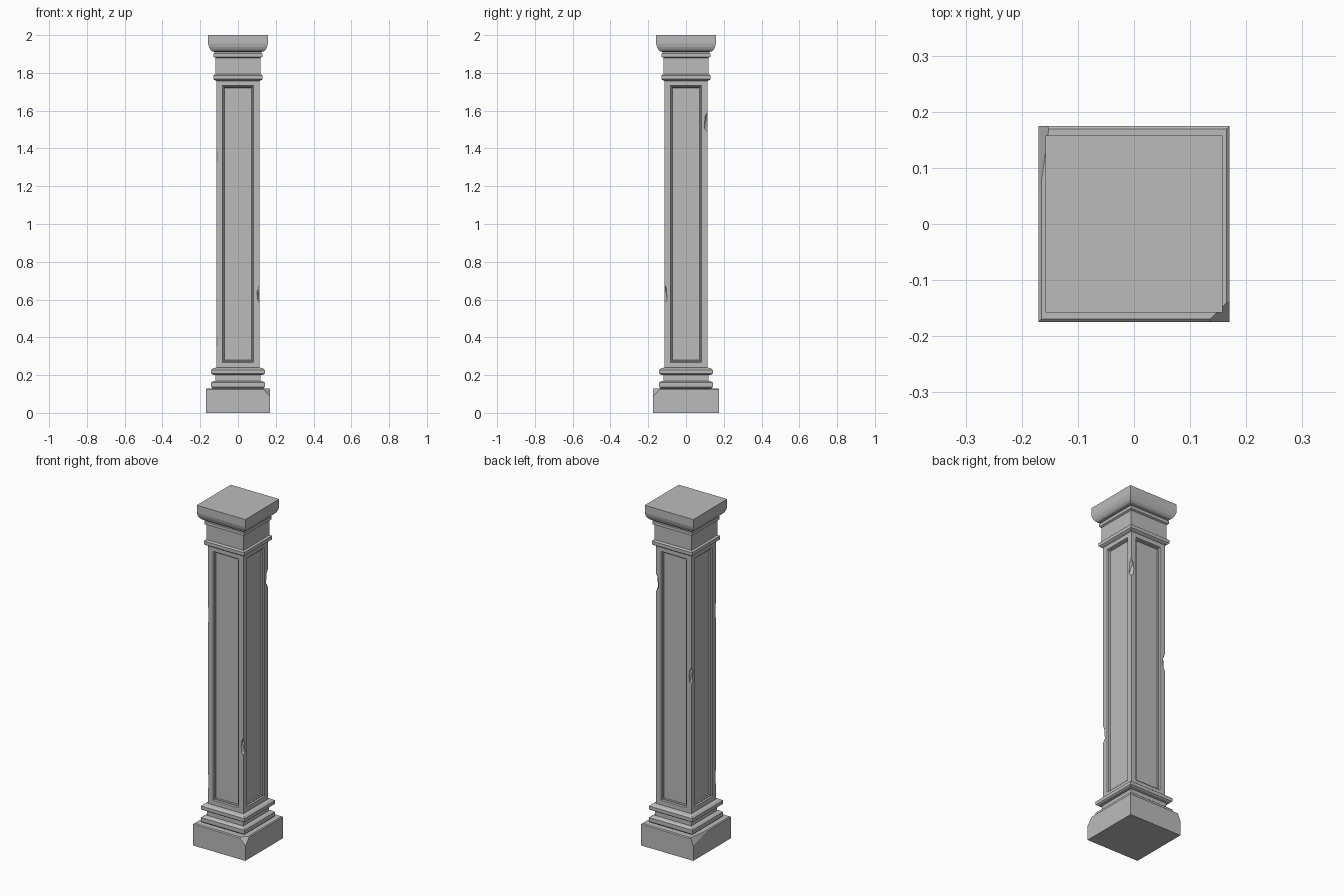
import bpy, bmesh
from mathutils import Vector

old = bpy.data.objects.get("Cube")
if old:
    bpy.data.objects.remove(old, do_unlink=True)

stone = bpy.data.materials.new("grey stone")
stone.use_nodes = True
GREY = (0.5, 0.5, 0.5, 1)
stone.diffuse_color = GREY
stone.node_tree.nodes["Principled BSDF"].inputs["Base Color"].default_value = GREY


def finish(name, bm):
    bmesh.ops.recalc_face_normals(bm, faces=bm.faces)
    mesh = bpy.data.meshes.new(name)
    bm.to_mesh(mesh)
    bm.free()
    mesh.materials.append(stone)
    obj = bpy.data.objects.new(name, mesh)
    bpy.context.collection.objects.link(obj)
    return obj


def square_loft(profile, depth=1.0):
    """Sweep a (half width, height) profile round a square."""
    bm = bmesh.new()
    rings = [[bm.verts.new((sx * w, sy * w * depth, z))
              for sx, sy in ((-1, -1), (1, -1), (1, 1), (-1, 1))] for w, z in profile]
    for low, high in zip(rings, rings[1:]):
        for i in range(4):
            j = (i + 1) % 4
            bm.faces.new((low[i], low[j], high[j], high[i]))
    bm.faces.new(rings[0][::-1])
    bm.faces.new(rings[-1])
    return bm


def chip(obj, centre, radii, top=0.0):
    """Knock a faceted flake out of an edge."""
    bm = bmesh.new()
    bmesh.ops.create_icosphere(bm, subdivisions=1, radius=1)
    for v in bm.verts:
        v.co = Vector(centre) + Vector([c * r for c, r in zip(v.co, radii)])
    cutter = finish("chip_cutter", bm)
    cutter.hide_render = True
    mod = obj.modifiers.new("chip", 'BOOLEAN')
    mod.operation, mod.solver, mod.object = 'DIFFERENCE', 'EXACT', cutter
    bpy.context.view_layer.objects.active = obj
    bpy.ops.object.modifier_apply(modifier=mod.name)
    bpy.data.objects.remove(cutter, do_unlink=True)


def corner_cut(obj, point, normal):
    """Slice a corner off with a plane and cap the break."""
    bm = bmesh.new()
    bm.from_mesh(obj.data)
    cut = bmesh.ops.bisect_plane(bm, geom=bm.verts[:] + bm.edges[:] + bm.faces[:],
                                 plane_co=point, plane_no=normal, clear_outer=True)
    edges = [e for e in cut["geom_cut"] if isinstance(e, bmesh.types.BMEdge)]
    bmesh.ops.holes_fill(bm, edges=edges)
    bm.to_mesh(obj.data)
    bm.free()


# Plinth with two broken top corners
plinth = finish("plinth", square_loft([(0.17, 0), (0.17, 0.125), (0.165, 0.13)], 1.026))
corner_cut(plinth, (0.17, -0.14, 0.125), (1, -1, 0.9))
corner_cut(plinth, (-0.17, 0.04, 0.13), (-1, 0.14, 0.45))

# Base mouldings
finish("base_moulding", square_loft([
    (0.135, 0.13), (0.142, 0.137), (0.142, 0.16), (0.132, 0.168), (0.118, 0.17),
    (0.118, 0.2), (0.135, 0.203), (0.142, 0.208), (0.142, 0.228), (0.132, 0.236),
    (0.114, 0.24)]))

# Shaft with a stepped recessed panel on each side
bm = square_loft([(0.115, 0.235), (0.115, 1.765)])
bm.normal_update()
sides = [f for f in bm.faces if abs(f.normal.z) < 0.5]
for thickness, depth in ((0.046, 0), (0.005, -0.008), (0.007, 0), (0.004, -0.006)):
    bmesh.ops.inset_individual(bm, faces=sides, thickness=thickness, depth=depth)
shaft = finish("shaft", bm)

# Worn flakes along the shaft corners: x side, y side, height, half length, bite
for sx, sy, z, length, bite in (
        (1, -1, 0.63, 0.07, 0.026), (1, 1, 1.54, 0.07, 0.03),
        (-1, 1, 1.05, 0.07, 0.026), (-1, -1, 1.35, 0.09, 0.016),
        (-1, -1, 0.37, 0.08, 0.016), (1, 1, 0.85, 0.5, 0.008)):
    chip(shaft, (sx * 0.122, sy * 0.122, z), (bite, bite, length))

# Capital: collar, neck, upper collar and flared cap
finish("capital_neck", square_loft([
    (0.115, 1.757), (0.125, 1.762), (0.131, 1.767), (0.131, 1.787), (0.12, 1.793),
    (0.12, 1.88), (0.129, 1.885), (0.129, 1.903), (0.122, 1.91), (0.122, 1.915)]))
finish("capital_top", square_loft([
    (0.122, 1.911), (0.138, 1.914), (0.147, 1.923), (0.154, 1.938),
    (0.158, 1.955), (0.158, 2.0)]))
